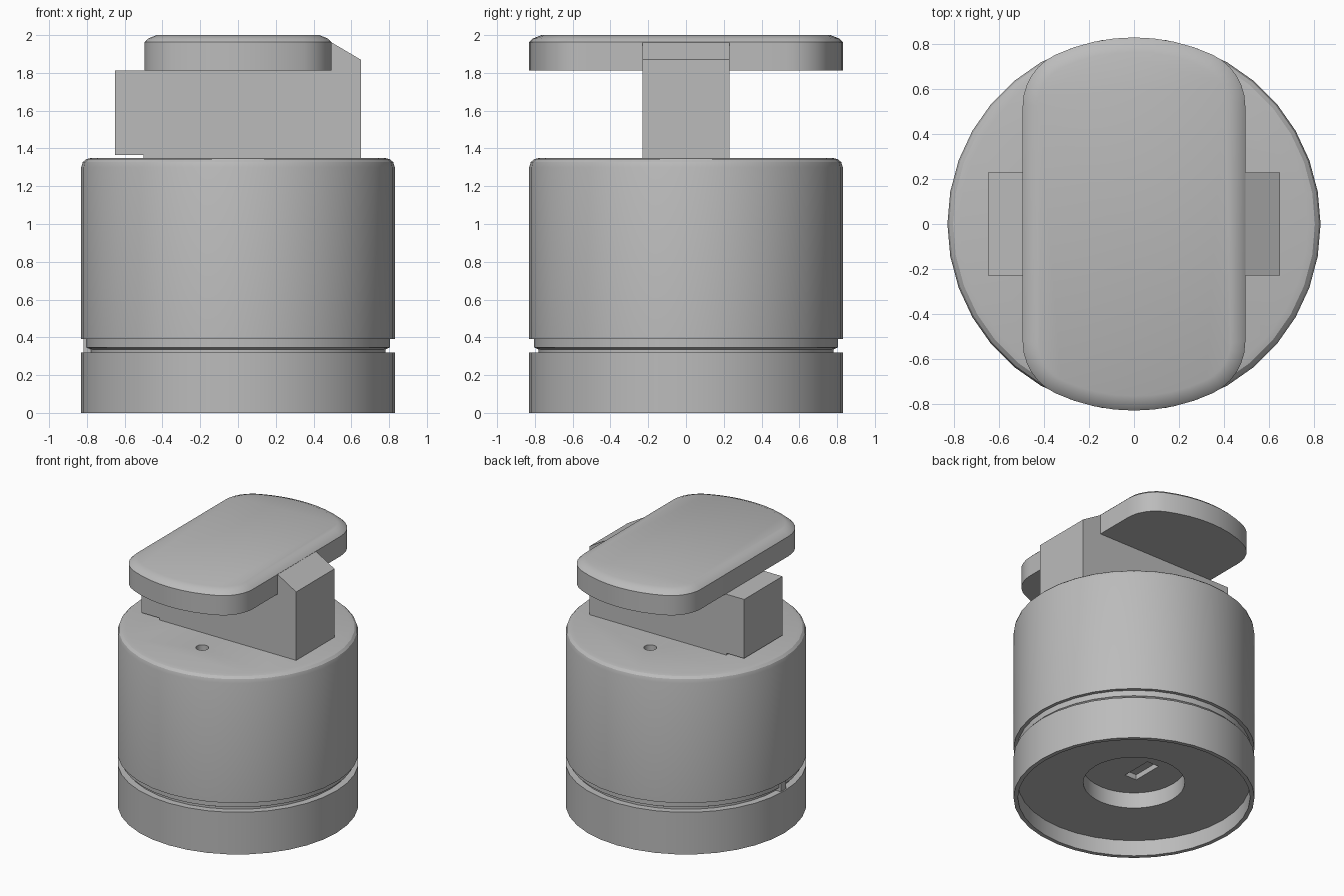
import bpy, bmesh, math

if "Cube" in bpy.data.objects:
    bpy.data.objects.remove(bpy.data.objects["Cube"])

grey = bpy.data.materials.new("plain_grey")
grey.diffuse_color = (0.5, 0.5, 0.5, 1)
grey.use_nodes = True
grey.node_tree.nodes["Principled BSDF"].inputs["Base Color"].default_value = grey.diffuse_color


def finish(name, bm):
    """Turn a bmesh into a named grey object."""
    bmesh.ops.recalc_face_normals(bm, faces=bm.faces)
    mesh = bpy.data.meshes.new(name)
    bm.to_mesh(mesh)
    bm.free()
    mesh.materials.append(grey)
    ob = bpy.data.objects.new(name, mesh)
    bpy.context.collection.objects.link(ob)
    return ob


def loft(name, loops):
    """Skin a stack of equal-length point loops and cap both ends."""
    bm = bmesh.new()
    rings = [[bm.verts.new(p) for p in loop] for loop in loops]
    n = len(rings[0])
    for a, b in zip(rings, rings[1:]):
        for i in range(n):
            j = (i + 1) % n
            bm.faces.new((a[i], a[j], b[j], b[i]))
    bm.faces.new(rings[0])
    bm.faces.new(rings[-1])
    return finish(name, bm)


def circle(r, z, n, cx=0, cy=0):
    return [(cx + r * math.cos(math.tau * i / n), cy + r * math.sin(math.tau * i / n), z)
            for i in range(n)]


def box(name, x0, x1, y0, y1, z0, z1):
    return loft(name, [[(x0, y0, z), (x1, y0, z), (x1, y1, z), (x0, y1, z)] for z in (z0, z1)])


def smooth(ob):
    bpy.ops.object.select_all(action='DESELECT')
    ob.select_set(True)
    bpy.context.view_layer.objects.active = ob
    bpy.ops.object.shade_smooth_by_angle(angle=math.radians(30))


# Round body: stepped recess underneath, base ring, groove, neck, rounded top
profile = [(0.35, 0.24), (0.35, 0.12), (0.80, 0.12), (0.80, 0), (0.83, 0), (0.83, 0.32),
           (0.78, 0.32), (0.78, 0.335), (0.805, 0.347), (0.805, 0.39), (0.83, 0.39),
           (0.83, 1.30), (0.822, 1.327), (0.805, 1.343), (0.775, 1.35)]
body = loft("body", [circle(r, z, 36) for r, z in profile])

# Two pin holes in the top and a slot under the base
cutters = [loft("pin_hole_cutter", [circle(0.045, z, 16, 0, y) for z in (1.15, 1.45)])
           for y in (-0.43, 0.43)]
cutters.append(box("slot_cutter", -0.12, -0.02, -0.12, 0.12, 0.2, 0.28))
bpy.context.view_layer.objects.active = body
for c in cutters:
    c.hide_render = True
    mod = body.modifiers.new("cut", 'BOOLEAN')
    mod.operation = 'DIFFERENCE'
    mod.solver = 'EXACT'
    mod.object = c
    bpy.ops.object.modifier_apply(modifier=mod.name)
for c in cutters:
    bpy.data.objects.remove(c)
smooth(body)

# Small locating tab across the groove
box("groove_tab", -0.818, -0.77, -0.03, 0.03, 0.315, 0.395)

# Upright block: sloped shoulder on the right, shallow undercut on the left
side = [(-0.65, 1.365), (-0.50, 1.365), (-0.50, 1.345), (0.65, 1.345), (0.65, 1.87),
        (0.43, 2.0), (0.43, 1.813), (-0.65, 1.813)]
loft("upright_block", [[(x, y, z) for x, z in side] for y in (-0.23, 0.23)])


# Top plate: straight sides, ends following the body circle, rounded corners
def plate_outline(inset, z):
    half, big, fillet = 0.495, 0.83, 0.25
    cx = half - fillet
    cy = math.sqrt((big - fillet) ** 2 - cx ** 2)
    join = math.atan2(cy, cx)
    quarter = []
    for i in range(7):
        a = join * i / 6
        quarter.append((cx + (fillet - inset) * math.cos(a), cy + (fillet - inset) * math.sin(a)))
    for i in range(1, 4):
        a = join + (math.pi / 2 - join) * i / 4
        quarter.append(((big - inset) * math.cos(a), (big - inset) * math.sin(a)))
    half_loop = quarter + [(0, big - inset)] + [(-x, y) for x, y in reversed(quarter)]
    return [(x, y, z) for x, y in half_loop + [(-x, -y) for x, y in half_loop]]


plate = loft("top_plate", [plate_outline(o, z) for o, z in
                           ((0, 1.813), (0, 1.963), (0.02, 1.982), (0.065, 2.0))])
smooth(plate)
